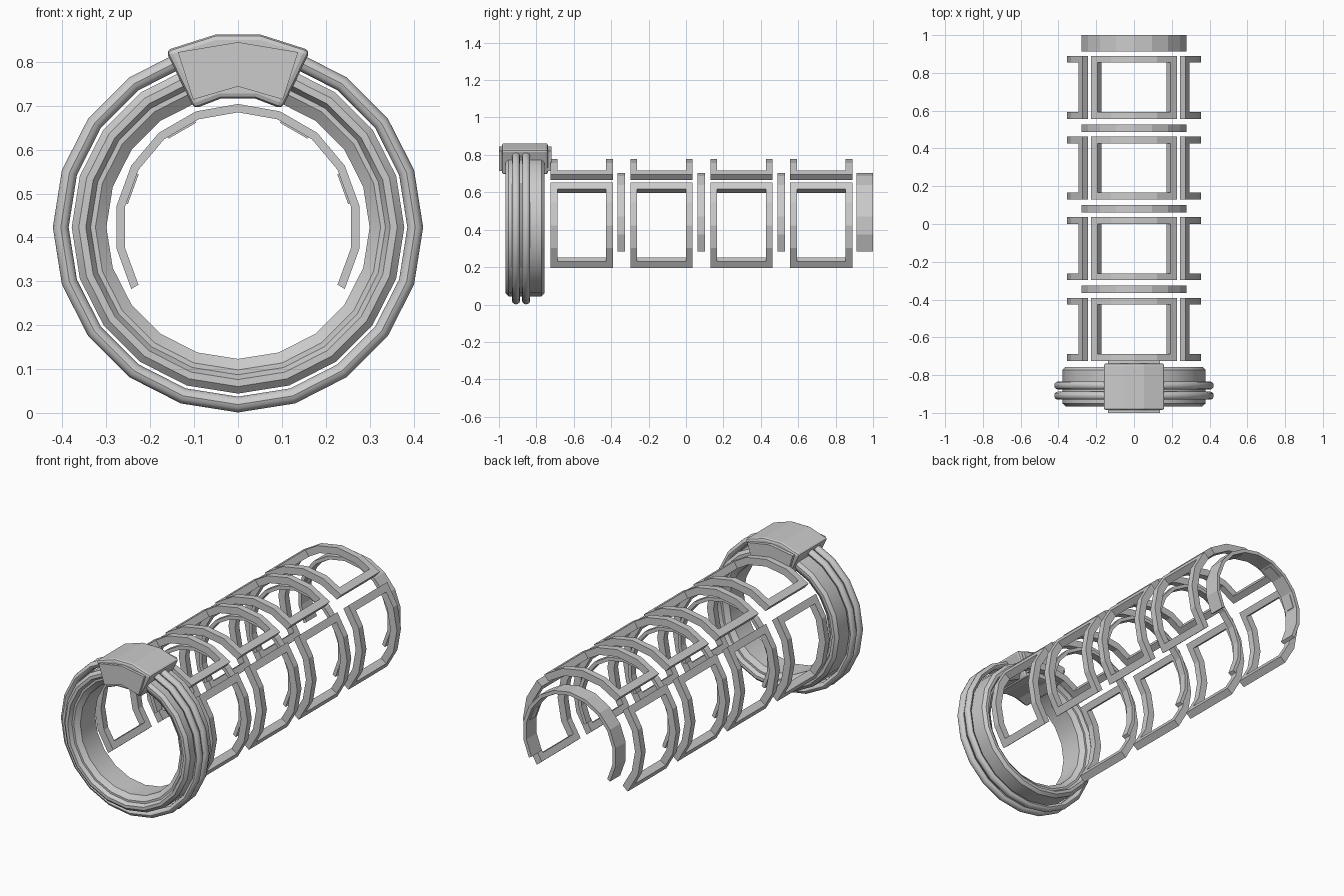
import bpy, bmesh, math
from math import radians, sin, cos, pi

if "Cube" in bpy.data.objects:
    bpy.data.objects.remove(bpy.data.objects["Cube"])

CZ = 0.423  # height of the common axis


def on_polygon(r, a, step, a0):
    """Point at angle a (from the top) on a polygon of radius r, turned by a0."""
    k = math.floor(a / step + 1e-6)
    t = a / step - k
    p, q = radians(a0 + k * step), radians(a0 + (k + 1) * step)
    return (r * (sin(p) * (1 - t) + sin(q) * t),
            CZ + r * (cos(p) * (1 - t) + cos(q) * t))


def sweep(bm, profile, angles, step, a0=0, closed=False):
    """Sweep a closed (radius, y) profile around the axis."""
    loops = []
    for a in angles:
        loop = []
        for r, y in profile:
            x, z = on_polygon(r, a, step, a0)
            loop.append(bm.verts.new((x, y, z)))
        loops.append(loop)
    n = len(profile)
    pairs = list(zip(loops, loops[1:])) + ([(loops[-1], loops[0])] if closed else [])
    for p, q in pairs:
        for i in range(n):
            j = (i + 1) % n
            bm.faces.new((p[i], p[j], q[j], q[i]))
    if not closed:
        bm.faces.new(loops[0])
        bm.faces.new(loops[-1][::-1])


def finish(bm, name, smooth=None):
    bmesh.ops.recalc_face_normals(bm, faces=bm.faces[:])
    me = bpy.data.meshes.new(name)
    bm.to_mesh(me)
    bm.free()
    ob = bpy.data.objects.new(name, me)
    bpy.context.collection.objects.link(ob)
    if smooth:
        bpy.ops.object.select_all(action='DESELECT')
        ob.select_set(True)
        bpy.context.view_layer.objects.active = ob
        bpy.ops.object.shade_smooth_by_angle(angle=radians(smooth))
    return ob


def rect(r0, r1, y0, y1):
    return [(r0, y0), (r1, y0), (r1, y1), (r0, y1)]


def prism(name, half, y0, y1, bevel=0):
    """Extrude an outline (right half given, mirrored in x) along y."""
    pts = half + [(-x, z) for x, z in reversed(half) if x > 0]
    bm = bmesh.new()
    f = bm.faces.new([bm.verts.new((x, y0, z)) for x, z in pts])
    ext = bmesh.ops.extrude_face_region(bm, geom=[f])
    bmesh.ops.translate(bm, vec=(0, y1 - y0, 0),
                        verts=[v for v in ext['geom'] if isinstance(v, bmesh.types.BMVert)])
    ob = finish(bm, name)
    if bevel:
        m = ob.modifiers.new("bevel", 'BEVEL')
        m.width, m.segments, m.limit_method = bevel, 2, 'ANGLE'
        m.angle_limit = radians(40)
    return ob


# Main collar ring with stepped front and back lips
front = [(.30, -.925), (.325, -.945), (.336, -.945), (.347, -.965), (.363, -.965), (.379, -.95)]
mid = -.861
collar = front + [(r, 2 * mid - y) for r, y in reversed(front)]
ring20 = [i * 18 for i in range(20)]
bm = bmesh.new()
sweep(bm, collar, ring20, 18, closed=True)
finish(bm, "collar_ring", 30)

# Two thin hoops around the collar
for i, y in enumerate((-.909, -.855)):
    bm = bmesh.new()
    tube = [(.404 + .018 * cos(t * pi / 6), y + .021 * sin(t * pi / 6)) for t in range(12)]
    sweep(bm, tube, ring20, 18, closed=True)
    finish(bm, f"outer_hoop_{i + 1}", 35)

# Clasp block on top with raised end plates
prism("clasp_block", [(.052, .862), (.165, .826), (.100, .693), (.04, .716)], -.985, -.738, .012)
prism("clasp_plate", [(0, .845), (.137, .822), (.1025, .714), (0, .744)], -1.0, -.72)

# Four bays of window frames: top, left and right
R0, R1, W = .317, .356, .036
for b in range(4):
    y0 = -.724 + b * .427
    y1 = y0 + .333
    for side, a0 in (("top", 0), ("right", 90), ("left", -90)):
        bm = bmesh.new()
        arc = [-40, -20, 0, 20, 40]
        sweep(bm, rect(R0, R1, y0, y0 + W), arc, 20, a0)
        sweep(bm, rect(R0, R1, y1 - W, y1), arc, 20, a0)
        for s in ((-40, -33.5), (33.5, 40)):
            sweep(bm, rect(R0, R1, y0 + W, y1 - W), s, 20, a0)
        finish(bm, f"{side}_frame_{b + 1}")

# Inner straps between the bays and a wider one at the back end
strap_arc = list(range(-120, 121, 20))
for i, (y0, y1) in enumerate([(-.366, -.325), (.061, .101), (.488, .528), (.912, 1.0)]):
    bm = bmesh.new()
    sweep(bm, rect(.262, .281, y0, y1), strap_arc, 20)
    finish(bm, f"inner_strap_{i + 1}")

# Small pads on the inside of the end strap
for i, a in enumerate((-70, -30, 30, 70)):
    bm = bmesh.new()
    sweep(bm, rect(.258, .264, .932, .98), (a - 8, a + 8), 20)
    finish(bm, f"strap_pad_{i + 1}")
